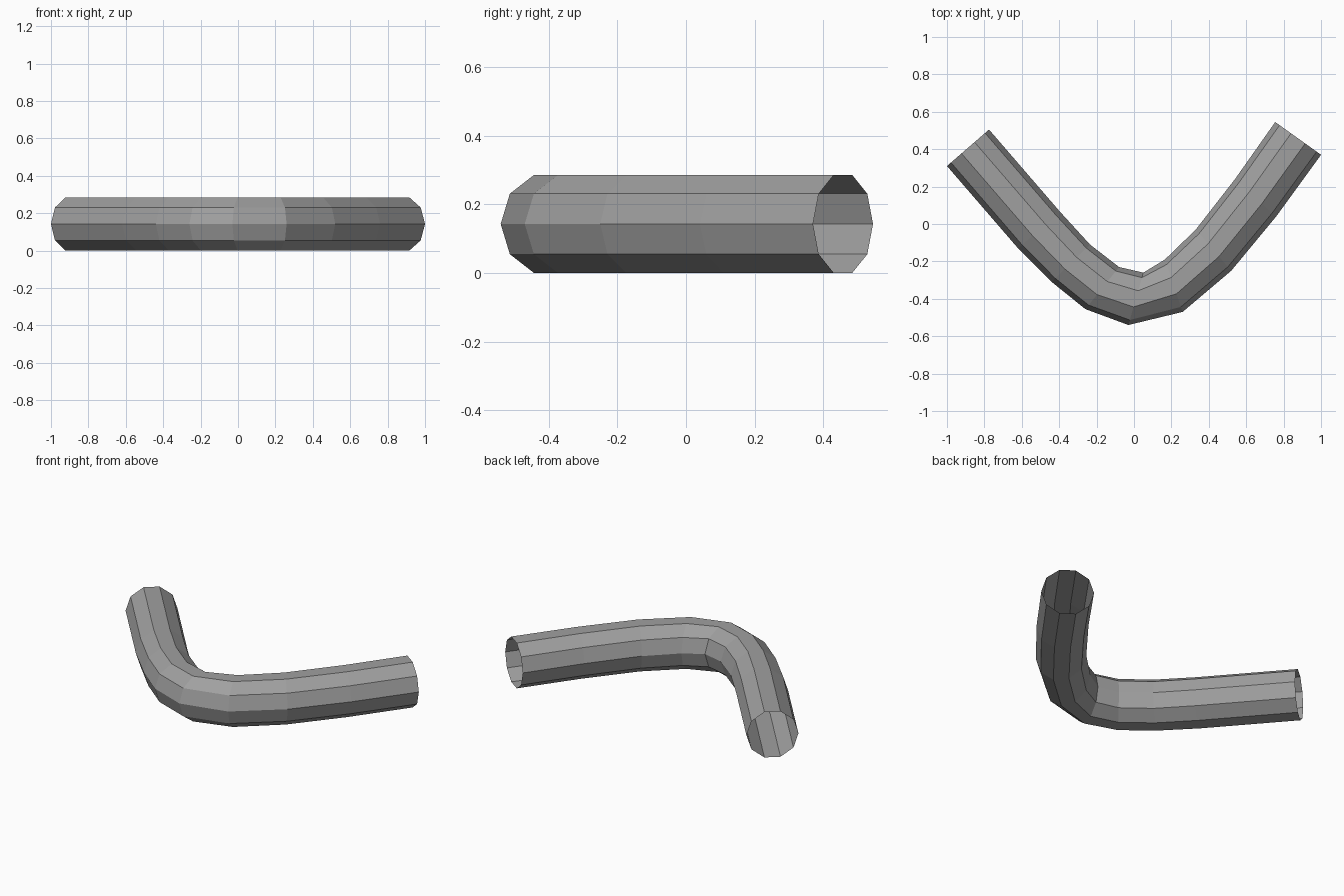
import bpy
import bmesh
from math import sin, cos, tau
from mathutils import Vector

cube = bpy.data.objects.get("Cube")
if cube:
    bpy.data.objects.remove(cube, do_unlink=True)

SIDES = 10
RADIUS = 0.15
AXIS_HEIGHT = RADIUS * sin(tau / 5)

# Outer and inner edge of the bend at each ring, seen in plan
outer = [(-1, .31), (-.62, -.13), (-.44, -.31), (-.26, -.455), (-.03, -.54),
         (.26, -.47), (.52, -.25), (.76, .04), (1, .37)]
inner = [(-.775, .505), (-.395, .065), (-.235, -.11), (-.08, -.23), (.05, -.26),
         (.165, -.19), (.33, -.03), (.54, .24), (.755, .545)]


def add_ring(bm, a, b):
    """Ten-sided upright ring spanning two plan points."""
    a, b = Vector(a), Vector(b)
    middle, half = (a + b) / 2, (a - b) / 2
    ring = []
    for i in range(SIDES):
        angle = tau * i / SIDES
        p = middle + half * cos(angle)
        ring.append(bm.verts.new((p.x, p.y, AXIS_HEIGHT + RADIUS * sin(angle))))
    return ring


# Open bent pipe, lofted ring to ring
bm = bmesh.new()
rings = [add_ring(bm, a, b) for a, b in zip(outer, inner)]
for r, s in zip(rings, rings[1:]):
    for i in range(SIDES):
        j = (i + 1) % SIDES
        bm.faces.new((r[i], s[i], s[j], r[j]))

mesh = bpy.data.meshes.new("bent_pipe")
bm.to_mesh(mesh)
bm.free()
pipe = bpy.data.objects.new("bent_pipe", mesh)
bpy.context.collection.objects.link(pipe)

# Plain grey metal
grey = bpy.data.materials.new("grey_metal")
grey.use_nodes = True
colour = (.35, .35, .35, 1)
grey.diffuse_color = colour
grey.node_tree.nodes["Principled BSDF"].inputs["Base Color"].default_value = colour
mesh.materials.append(grey)
